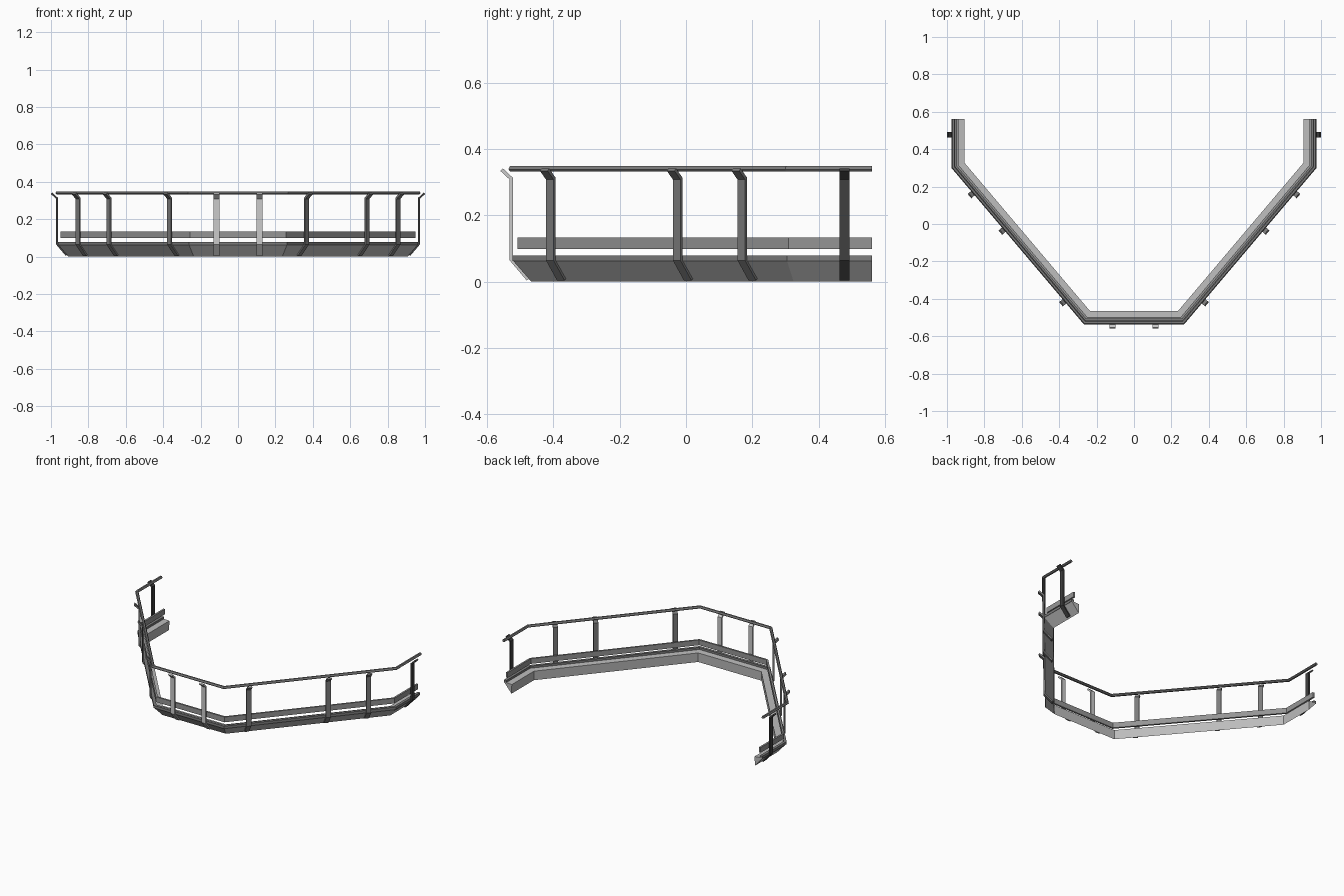
import bpy, bmesh
from mathutils import Vector

if "Cube" in bpy.data.objects:
    bpy.data.objects.remove(bpy.data.objects["Cube"])

# Outer plan outline of the balcony, right end round to left end
half = [(0.975, 0.562), (0.975, 0.30), (0.268, -0.535)]
path = [Vector(p) for p in half] + [Vector((-x, y)) for x, y in reversed(half)]


def steel(name, v):
    m = bpy.data.materials.new(name)
    m.diffuse_color = (v, v, v, 1)
    m.use_nodes = True
    m.node_tree.nodes["Principled BSDF"].inputs["Base Color"].default_value = m.diffuse_color
    return m


# Metal tones
dark = steel("dark_steel", 0.05)
mid = steel("mid_steel", 0.2)
soft = steel("soft_steel", 0.3)
pale = steel("pale_steel", 0.5)


def inward(a, b):
    d = (b - a).normalized()
    return Vector((d.y, -d.x))


def offset_point(i, d):
    """Path corner i moved inward by d with a mitred joint."""
    ns = []
    if i > 0:
        ns.append(inward(path[i - 1], path[i]))
    if i < len(path) - 1:
        ns.append(inward(path[i], path[i + 1]))
    if len(ns) == 1:
        return path[i] + ns[0] * d
    return path[i] + (ns[0] + ns[1]) * (d / (1 + ns[0].dot(ns[1])))


def loft(name, rings, mat):
    """Closed solid through a list of matching rings."""
    bm = bmesh.new()
    vs = [[bm.verts.new(co) for co in r] for r in rings]
    n = len(rings[0])
    for a, b in zip(vs, vs[1:]):
        for k in range(n):
            bm.faces.new((a[k], a[(k + 1) % n], b[(k + 1) % n], b[k]))
    bm.faces.new(vs[0])
    bm.faces.new(vs[-1])
    bmesh.ops.recalc_face_normals(bm, faces=bm.faces)
    me = bpy.data.meshes.new(name)
    bm.to_mesh(me)
    bm.free()
    if mat:
        me.materials.append(mat)
    ob = bpy.data.objects.new(name, me)
    bpy.context.collection.objects.link(ob)
    return ob


def sweep(name, profile, mat):
    """Sweep an (inset, height) profile along the outline."""
    return loft(name, [[(*offset_point(i, d), z) for d, z in profile]
                       for i in range(len(path))], mat)


# Long parts that follow the outline
sweep("wedge_skirt", [(0.068, 0.0), (0.014, 0.062), (0.014, 0.066), (0.070, 0.062)], pale)
sweep("skirt_lip", [(0.012, 0.062), (0.012, 0.079), (0.03, 0.079), (0.03, 0.062)], mid)
sweep("kick_board", [(0.026, 0.098), (0.026, 0.133), (0.038, 0.133), (0.038, 0.098)], soft)
sweep("handrail", [(-0.001, 0.339), (0.004, 0.349), (0.014, 0.349),
                   (0.019, 0.339), (0.014, 0.333), (0.004, 0.333)], mid)

# Bent flat posts: outer line down, inner line back
outer = [(0.054, 0.004), (0.003, 0.064), (0.003, 0.308), (-0.025, 0.334)]
inner = [(0.064, 0.010), (0.013, 0.068), (0.013, 0.313), (-0.018, 0.342)]


def post(name, origin, n, mat, w=0.03):
    t = Vector((-n.y, n.x)) * (w / 2)
    rings = []
    for (d0, z0), (d1, z1) in zip(outer, inner):
        a, b = origin + n * d0, origin + n * d1
        rings.append([(*(a - t), z0), (*(a + t), z0), (*(b + t), z1), (*(b - t), z1)])
    loft(name, rings, mat)


# Post positions on the right half, mirrored to the left
n_side, n_diag, n_front = (inward(path[i], path[i + 1]) for i in range(3))
spots = [("side_post", Vector((0.975, 0.478)), n_side, dark),
         ("front_post", Vector((0.115, -0.535)), n_front, None)]
for k, y in enumerate((0.165, -0.03, -0.413)):
    f = (y - path[1].y) / (path[2].y - path[1].y)
    spots.append((f"diagonal_post_{k}", path[1].lerp(path[2], f), n_diag, mid))
for name, p, n, mat in spots:
    for side, s in (("right", 1), ("left", -1)):
        post(f"{side}_{name}", Vector((p.x * s, p.y)), Vector((n.x * s, n.y)), mat)
